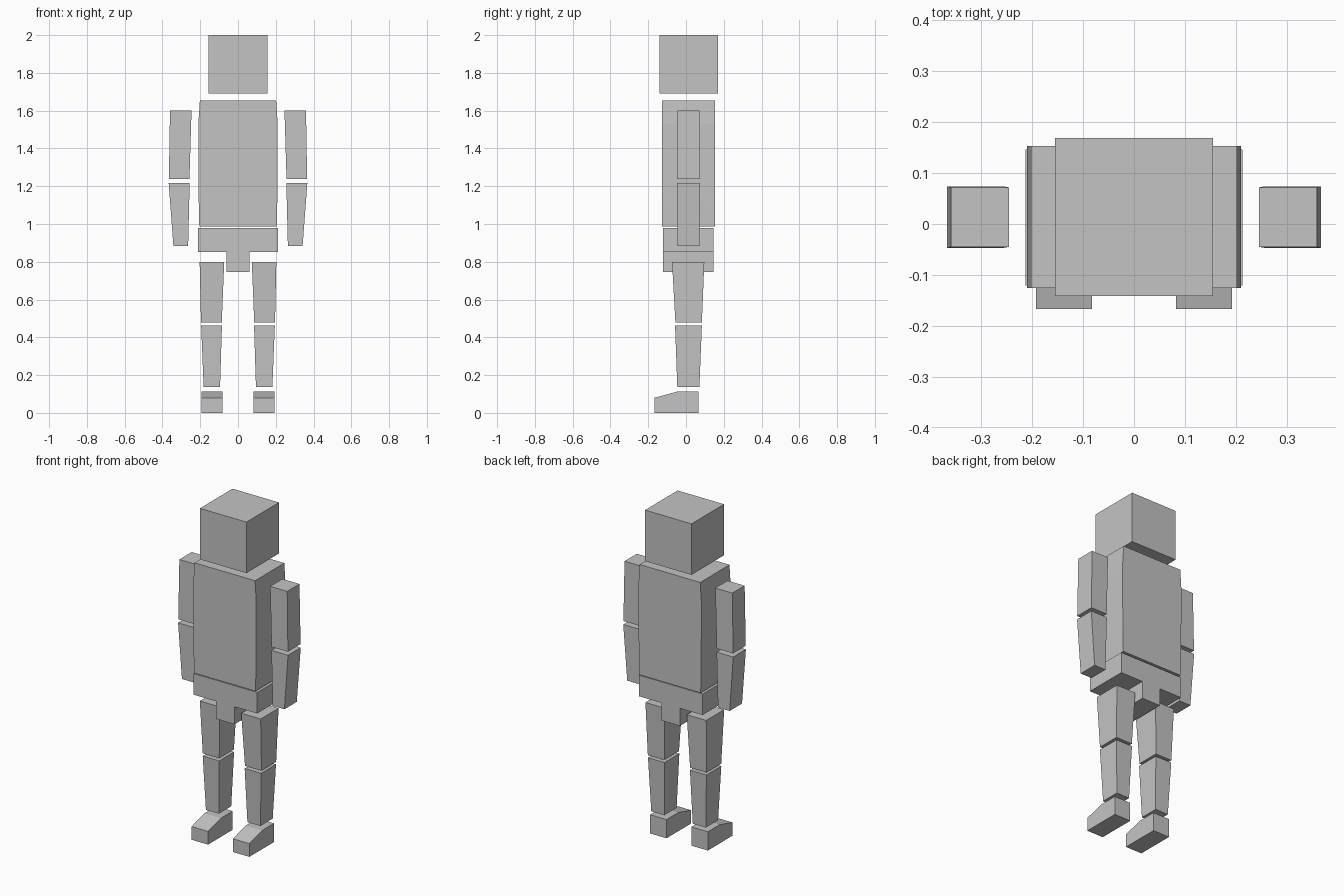
import bpy, bmesh

cube = bpy.data.objects.get("Cube")
if cube:
    bpy.data.objects.remove(cube, do_unlink=True)

# Single matte grey
grey = bpy.data.materials.new("light_grey")
grey.use_nodes = True
COLOUR = (0.55, 0.55, 0.55, 1.0)
grey.diffuse_color = COLOUR
bsdf = grey.node_tree.nodes["Principled BSDF"]
bsdf.inputs["Base Color"].default_value = COLOUR
bsdf.inputs["Roughness"].default_value = 0.8


def finish(name, bm):
    bmesh.ops.recalc_face_normals(bm, faces=bm.faces[:])
    mesh = bpy.data.meshes.new(name)
    bm.to_mesh(mesh)
    bm.free()
    mesh.materials.append(grey)
    obj = bpy.data.objects.new(name, mesh)
    bpy.context.collection.objects.link(obj)
    return obj


def loft(name, rings, side=1):
    """Stack rectangles (z, x0, x1, y0, y1) into a closed block."""
    bm = bmesh.new()
    loops = [[bm.verts.new((side * x, y, z)) for x, y in
              ((x0, y0), (x1, y0), (x1, y1), (x0, y1))]
             for z, x0, x1, y0, y1 in rings]
    for a, b in zip(loops, loops[1:]):
        for i in range(4):
            j = (i + 1) % 4
            bm.faces.new((a[i], a[j], b[j], b[i]))
    bm.faces.new(loops[0])
    bm.faces.new(loops[-1])
    return finish(name, bm)


def extrude(name, points, vector):
    """Push a flat outline along a vector."""
    bm = bmesh.new()
    face = bm.faces.new([bm.verts.new(p) for p in points])
    result = bmesh.ops.extrude_face_region(bm, geom=[face], use_keep_orig=True)
    moved = [g for g in result["geom"] if isinstance(g, bmesh.types.BMVert)]
    bmesh.ops.translate(bm, verts=moved, vec=vector)
    return finish(name, bm)


# Head and slightly bulging torso
loft("head", [(1.692, -0.155, 0.155, -0.141, 0.169),
              (2.0, -0.155, 0.155, -0.141, 0.169)])
loft("torso", [(z, -w, w, -0.126, 0.153) for z, w in
               ((0.987, 0.205), (1.12, 0.208), (1.53, 0.210), (1.653, 0.202))])

# Pelvis with a centre tab between the legs
outline = [(-0.213, 0.98), (-0.213, 0.853), (-0.062, 0.853), (-0.062, 0.747),
           (0.062, 0.747), (0.062, 0.853), (0.213, 0.853), (0.213, 0.98)]
extrude("pelvis", [(x, -0.121, z) for x, z in outline], (0, 0.267, 0))

# Tapered limb segments
LIMBS = {
    "upper_arm": [(1.238, 0.257, 0.366, -0.047, 0.074),
                  (1.600, 0.246, 0.360, -0.045, 0.072)],
    "forearm": [(0.884, 0.264, 0.342, -0.046, 0.072),
                (1.217, 0.256, 0.367, -0.047, 0.074)],
    "thigh": [(0.478, 0.086, 0.196, -0.056, 0.084),
              (0.799, 0.073, 0.203, -0.074, 0.097)],
    "shin": [(0.137, 0.095, 0.182, -0.046, 0.071),
             (0.463, 0.085, 0.195, -0.058, 0.084)],
}
# Foot side profile (y, z)
FOOT = [(-0.167, 0.0), (0.067, 0.0), (0.067, 0.113), (-0.045, 0.113), (-0.167, 0.08)]

for label, side in (("left", 1), ("right", -1)):
    for part, rings in LIMBS.items():
        loft(f"{label}_{part}", rings, side)
    extrude(f"{label}_foot", [(side * 0.083, y, z) for y, z in FOOT],
            (side * 0.110, 0, 0))
